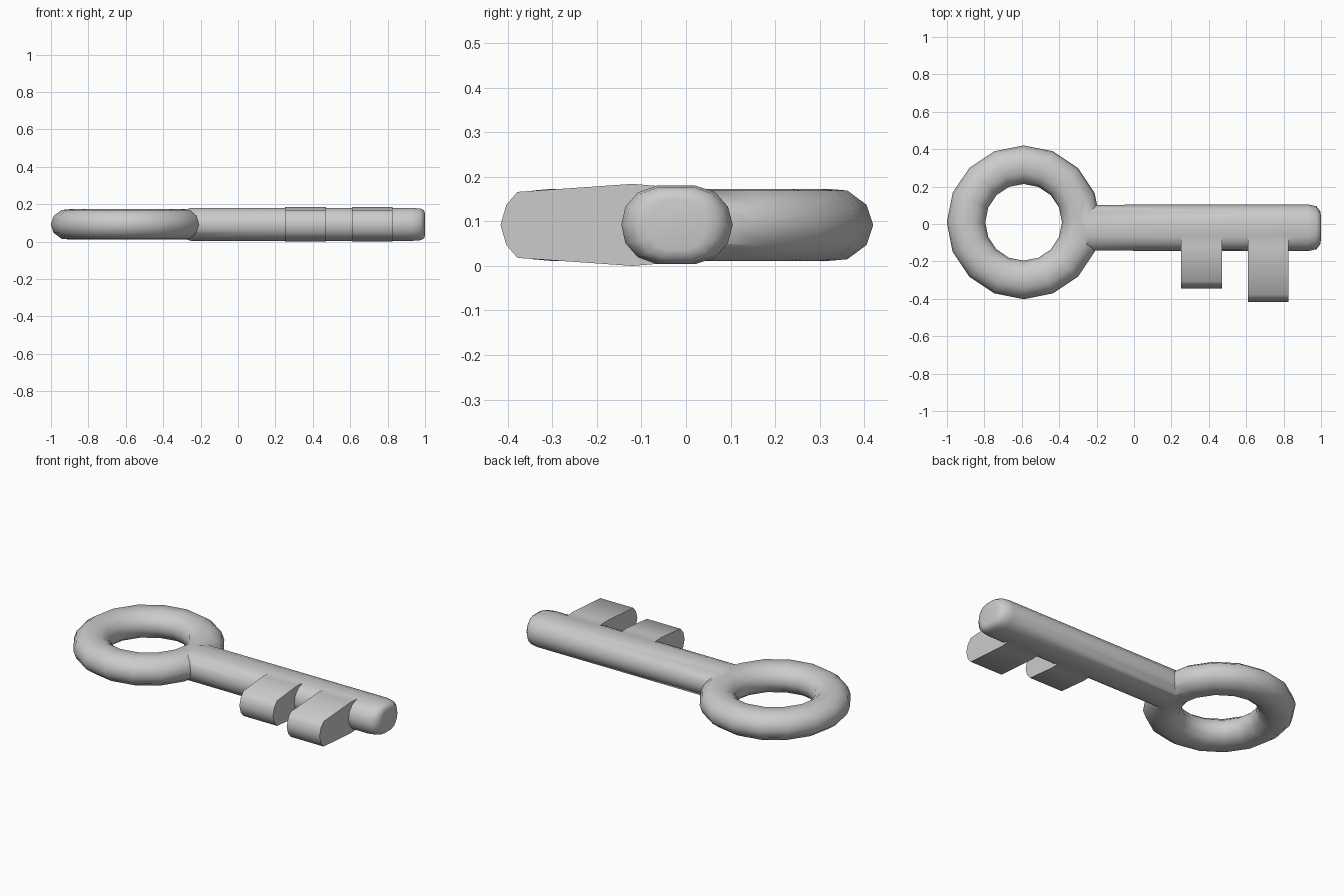
import bpy, bmesh, math

if "Cube" in bpy.data.objects:
    bpy.data.objects.remove(bpy.data.objects["Cube"])

ZC = 0.095  # middle height of the key


def make_object(name, rings, closed=False):
    """Skin a series of cross-section loops; cap the ends unless closed."""
    bm = bmesh.new()
    loops = [[bm.verts.new(p) for p in ring] for ring in rings]
    n = len(loops[0])
    count = len(loops) if closed else len(loops) - 1
    for i in range(count):
        a, b = loops[i], loops[(i + 1) % len(loops)]
        for j in range(n):
            k = (j + 1) % n
            bm.faces.new((a[j], a[k], b[k], b[j]))
    if not closed:
        bm.faces.new(loops[0])
        bm.faces.new(loops[-1])
    bmesh.ops.recalc_face_normals(bm, faces=bm.faces)
    mesh = bpy.data.meshes.new(name)
    bm.to_mesh(mesh)
    bm.free()
    obj = bpy.data.objects.new(name, mesh)
    bpy.context.collection.objects.link(obj)
    return obj


def mirrored(upper):
    """Complete an upper half outline (offset, height) by mirroring it down."""
    return upper + [(u, -v) for u, v in reversed(upper) if abs(v) > 1e-6]


# Bow: 16-sided ring with a rounded, slightly flattened section
bow_section = mirrored([(0.103, 0), (0.088, 0.045), (0.045, 0.077), (0, 0.081),
                        (-0.045, 0.077), (-0.088, 0.045), (-0.103, 0)])
bow_rings = []
for i in range(16):
    a = math.tau * i / 16
    bow_rings.append([(-0.59 + (0.308 + u) * math.cos(a),
                       0.009 + (0.308 + u) * math.sin(a), ZC + v)
                      for u, v in bow_section])
key = make_object("key", bow_rings, closed=True)

# Shaft: rounded bar, thinner where it meets the bow, rounded off at the tip
shaft_section = mirrored([(-0.125, 0), (-0.116, 0.042), (-0.088, 0.075),
                          (-0.045, 0.091), (0.04, 0.091), (0.085, 0.076),
                          (0.114, 0.042), (0.125, 0)])
stations = [(-0.33, 0.9, 0.72), (-0.25, 0.98, 0.97), (0.93, 1, 0.97),
            (0.975, 0.92, 0.93), (0.995, 0.72, 0.82), (1.0, 0.5, 0.62)]
shaft = make_object("shaft", [[(x, -0.02 + u * sy, ZC + v * sz)
                               for u, v in shaft_section]
                              for x, sy, sz in stations])


# Teeth: blocks with flat sides and a rounded outer end
def tooth(name, x0, x1, end):
    outline = mirrored([(end, 0), (end + 0.013, 0.045), (end + 0.038, 0.074),
                        (-0.12, 0.092), (0.0, 0.082)])
    # outer corners stay square when seen from above
    return make_object(name, [[(x, y, ZC + v) for y, v in outline]
                              for x in (x0, x1)])


parts = [shaft,
         tooth("short_tooth", 0.25, 0.47, -0.344),
         tooth("long_tooth", 0.61, 0.825, -0.416)]

# Join everything into one clean solid
for part in parts:
    mod = key.modifiers.new(part.name, 'BOOLEAN')
    mod.operation = 'UNION'
    mod.solver = 'EXACT'
    mod.object = part
    part.hide_render = True
bpy.context.view_layer.objects.active = key
key.select_set(True)
for mod in list(key.modifiers):
    bpy.ops.object.modifier_apply(modifier=mod.name)
for part in parts:
    bpy.data.objects.remove(part)

# Rest on the ground
low = min(v.co.z for v in key.data.vertices)
for v in key.data.vertices:
    v.co.z -= low

bpy.ops.object.shade_smooth_by_angle(angle=math.radians(50))
